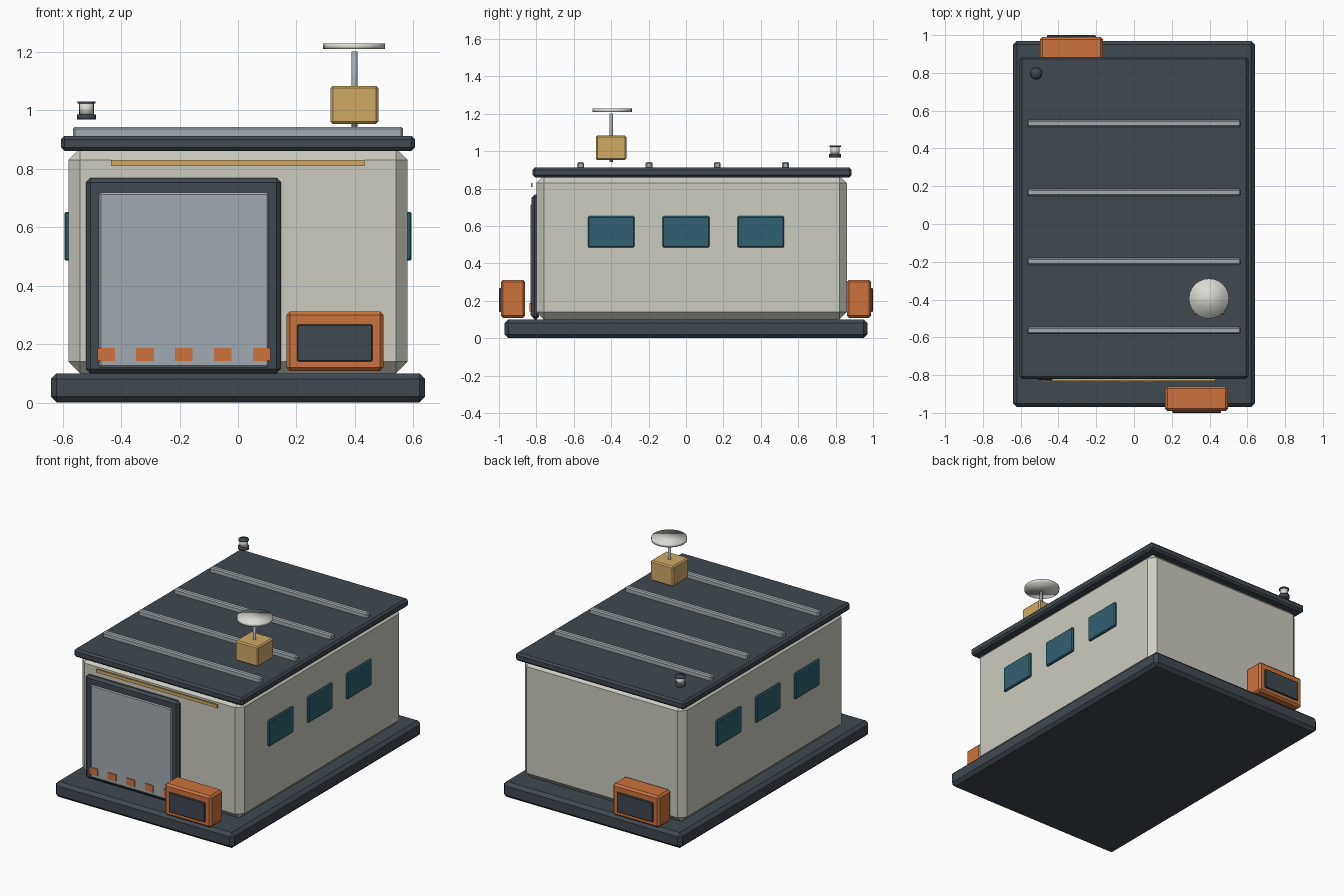
import bpy, bmesh
from mathutils import Matrix

if "Cube" in bpy.data.objects:
    bpy.data.objects.remove(bpy.data.objects["Cube"])


def material(name, r, g, b):
    m = bpy.data.materials.new(name)
    m.diffuse_color = (r, g, b, 1)
    m.use_nodes = True
    m.node_tree.nodes["Principled BSDF"].inputs["Base Color"].default_value = m.diffuse_color
    return m


DARK = material("dark_slate", 0.05, 0.065, 0.08)
WALL = material("wall_grey", 0.60, 0.60, 0.53)
STEEL = material("steel", 0.36, 0.41, 0.44)
GLASS = material("teal_glass", 0.03, 0.12, 0.16)
ORANGE = material("orange", 0.60, 0.17, 0.045)
YELLOW = material("yellow", 0.63, 0.41, 0.13)
WHITE = material("white", 0.70, 0.70, 0.65)


def add(name, bm, mat):
    mesh = bpy.data.meshes.new(name)
    bm.to_mesh(mesh)
    bm.free()
    mesh.materials.append(mat)
    ob = bpy.data.objects.new(name, mesh)
    bpy.context.collection.objects.link(ob)
    return ob


def box(name, x, y, z, mat, bevel=0.0):
    """Chamfered box from (min, max) ranges."""
    bm = bmesh.new()
    size = [r[1] - r[0] for r in (x, y, z)]
    mid = [(r[1] + r[0]) / 2 for r in (x, y, z)]
    bmesh.ops.create_cube(bm, size=1, matrix=Matrix.Translation(mid) @ Matrix.Diagonal((*size, 1)))
    ob = add(name, bm, mat)
    if bevel:
        mod = ob.modifiers.new("chamfer", "BEVEL")
        mod.width, mod.segments = bevel, 1
    return ob


def disc(name, x, y, z, radius, mat, sides=24):
    """Smooth upright cylinder between two heights."""
    bm = bmesh.new()
    bmesh.ops.create_cone(bm, cap_ends=True, segments=sides, radius1=radius, radius2=radius,
                          depth=z[1] - z[0], matrix=Matrix.Translation((x, y, sum(z) / 2)))
    for f in bm.faces:
        f.smooth = True
    return add(name, bm, mat)


# Base slab, walls and roof
box("base_slab", (-0.64, 0.64), (-0.97, 0.97), (0, 0.10), DARK, 0.02)
box("walls", (-0.58, 0.58), (-0.80, 0.86), (0.10, 0.87), WALL, 0.04)
box("roof", (-0.605, 0.605), (-0.82, 0.885), (0.86, 0.912), DARK, 0.012)

# Roof ribs
for i in range(4):
    y = -0.563 + 0.365 * i
    box(f"roof_rib_{i}", (-0.565, 0.565), (y - 0.018, y + 0.018), (0.905, 0.942), STEEL, 0.007)

# Side windows
for side in (-1, 1):
    for i in range(3):
        y = -0.40 + 0.40 * i
        xs = sorted((side * 0.565, side * 0.594))
        box(f"window_{side}_{i}", xs, (y - 0.125, y + 0.125), (0.485, 0.652), GLASS, 0.006)

# Roller door with hazard stripes and a light bar above
box("door_frame", (-0.52, 0.147), (-0.825, -0.785), (0.10, 0.768), DARK, 0.015)
box("door_panel", (-0.475, 0.105), (-0.831, -0.79), (0.12, 0.718), STEEL, 0.006)
for i in range(5):
    x = -0.451 + 0.133 * i
    box(f"door_stripe_{i}", (x - 0.03, x + 0.03), (-0.836, -0.826), (0.142, 0.187), ORANGE)
box("light_bar", (-0.435, 0.432), (-0.83, -0.82), (0.809, 0.829), YELLOW)

# Equipment units, front right and back left
for name, s in (("front", 1), ("back", -1)):
    box(f"{name}_unit", sorted((s * 0.165, s * 0.497)), sorted((s * -0.99, s * -0.86)),
        (0.108, 0.312), ORANGE, 0.012)
    box(f"{name}_unit_grille", sorted((s * 0.202, s * 0.46)), sorted((s * -1.0, s * -0.975)),
        (0.14, 0.267), DARK, 0.004)

# Rooftop antenna
box("antenna_box", (0.316, 0.48), (-0.482, -0.318), (0.953, 1.083), YELLOW, 0.008)
disc("antenna_post", 0.398, -0.40, (0.942, 1.20), 0.01, STEEL, 12)
disc("antenna_dish", 0.397, -0.395, (1.209, 1.227), 0.106, WHITE)

# Rooftop vent
disc("vent_foot", -0.518, 0.797, (0.967, 0.985), 0.033, DARK, 16)
disc("vent_stem", -0.518, 0.797, (0.984, 1.024), 0.025, WHITE, 16)
disc("vent_cap", -0.518, 0.797, (1.022, 1.03), 0.031, DARK, 16)
